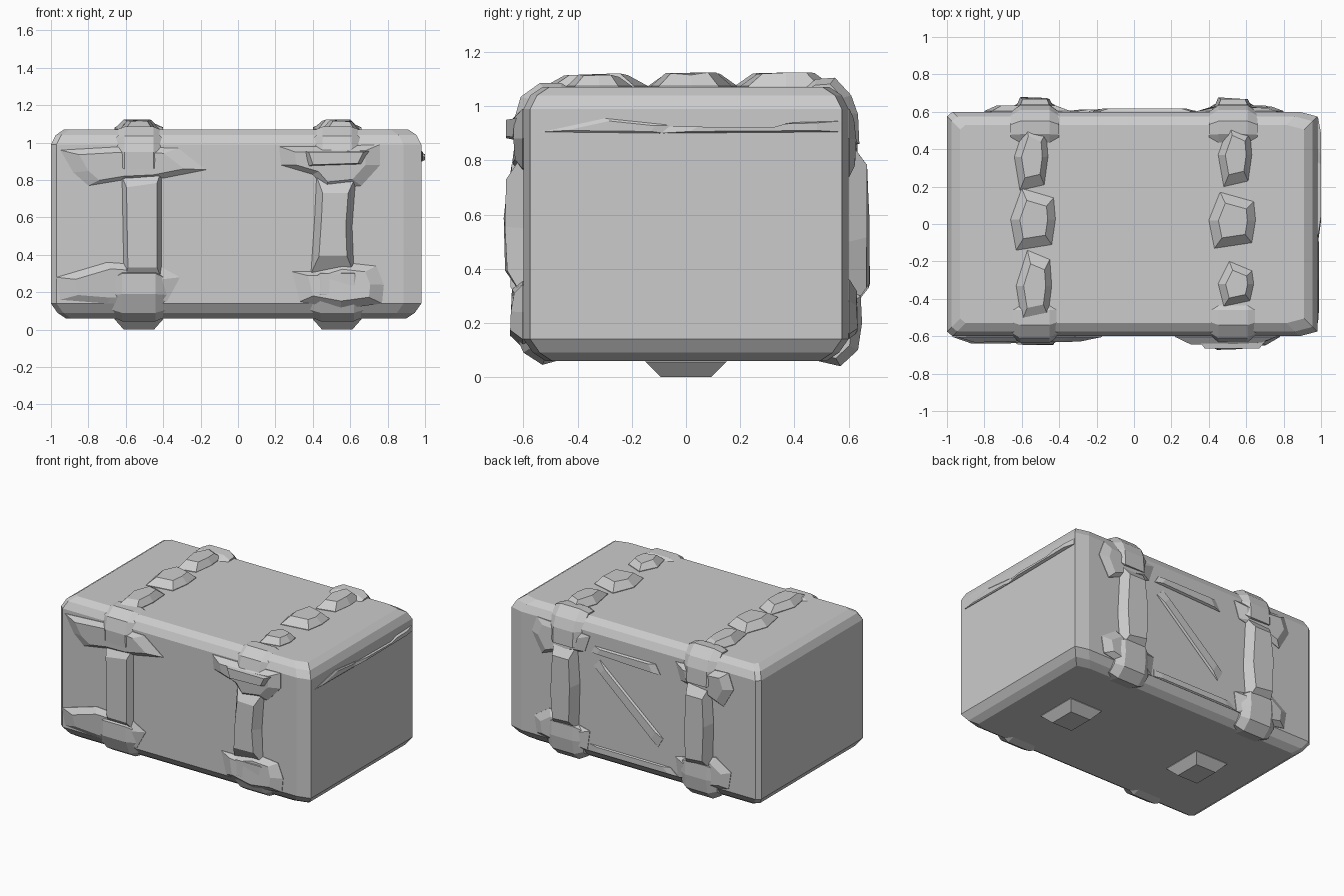
import bpy, bmesh, random
from mathutils import Vector

random.seed(4)
grey = bpy.data.materials.new("plain grey")
grey.diffuse_color = (0.6, 0.6, 0.6, 1)


def finish(name, bm):
    bmesh.ops.recalc_face_normals(bm, faces=bm.faces)
    me = bpy.data.meshes.new(name)
    bm.to_mesh(me)
    bm.free()
    me.materials.append(grey)
    ob = bpy.data.objects.new(name, me)
    bpy.context.collection.objects.link(ob)
    return ob


def loft(name, rings):
    """Closed solid through rings of points with flat end caps."""
    bm = bmesh.new()
    vs = [[bm.verts.new(p) for p in r] for r in rings]
    n = len(rings[0])
    for a, b in zip(vs, vs[1:]):
        for i in range(n):
            j = (i + 1) % n
            bm.faces.new((a[i], a[j], b[j], b[i]))
    bm.faces.new(vs[0])
    bm.faces.new(vs[-1])
    return finish(name, bm)


# how a flat outline (u, v) and a height map onto each side of the crate
SIDES = {
    "front": lambda u, v, d: (u, -0.60 - d, v),
    "back": lambda u, v, d: (u, 0.60 + d, v),
    "top": lambda u, v, d: (u, v, 1.07 + d),
    "bottom": lambda u, v, d: (u, v, 0.06 - d),
    "right": lambda u, v, d: (0.98 + d, u, v),
}


def chip(name, side, pts, depth, keep=0.7, rough=0.0):
    """Chiselled lump: outline at the wall, shrunken outline at its crown."""
    to = SIDES[side]
    c = sum((Vector(p) for p in pts), Vector((0, 0))) / len(pts)
    base = [to(p[0], p[1], -0.03) for p in pts]
    rim = [to(p[0], p[1], 0.004) for p in pts]
    crown = []
    for p in pts:
        q = c + (Vector(p) - c) * keep
        crown.append(to(q.x, q.y, depth - rough * random.random()))
    return loft(name, [base, rim, crown])


# body: bevelled block, broad chamfer on the right-hand uprights
def ring(z, i):
    a, b, r, y = -1 + i, -0.97 + i, 0.98 - i, 0.6 - i
    s = max(0.885, 0) - i
    return [(b, -y, z), (s, -y, z), (r, -y + 0.025, z), (r, y - 0.025, z),
            (s, y, z), (b, y, z), (a, y - 0.025, z), (a, -y + 0.025, z)]


loft("crate_body", [ring(z, i) for z, i in (
    (0.06, 0.08), (0.09, 0.035), (0.14, 0.0), (0.99, 0.0), (1.04, 0.025), (1.07, 0.07))])


# strap pieces wrapping the long edges, made as tapered profiles along x
def wrap(name, x, outer, half):
    cy = sum(p[0] for p in outer) / len(outer)
    cz = sum(p[1] for p in outer) / len(outer)
    rings = []
    for dx, s in ((-half, 0.0), (-half * 0.6, 1.0), (half * 0.6, 1.0), (half, 0.0)):
        k = 1 if s else 0.78
        rings.append([(x + dx, cy * (1 - k * 1.0) + p[0] * k - (0 if s else 0.02 * (1 if cy > 0 else -1)),
                       cz * (1 - k) + p[1] * k) for p in outer])
    return loft(name, rings)


for side, x in (("left", -0.53), ("right", 0.53)):
    wrap(f"{side}_front_top_corner", x,
         [(-0.42, 1.06), (-0.46, 1.085), (-0.54, 1.085), (-0.61, 1.035), (-0.635, 0.95), (-0.63, 0.86), (-0.56, 0.86)], 0.13)
    wrap(f"{side}_back_top_corner", x,
         [(0.42, 1.06), (0.48, 1.10), (0.55, 1.105), (0.61, 1.04), (0.635, 0.97), (0.64, 0.86), (0.56, 0.86)], 0.13)
    wrap(f"{side}_front_bottom_corner", x,
         [(-0.44, 0.07), (-0.53, 0.045), (-0.60, 0.09), (-0.645, 0.19), (-0.645, 0.3), (-0.56, 0.33)], 0.15)
    wrap(f"{side}_back_bottom_corner", x,
         [(0.44, 0.07), (0.57, 0.04), (0.635, 0.10), (0.65, 0.2), (0.645, 0.3), (0.56, 0.33)], 0.14)
    # foot under the crate
    chip(f"{side}_foot", "bottom",
         [(x - 0.13, -0.15), (x + 0.13, -0.15), (x + 0.13, 0.15), (x - 0.13, 0.15)], 0.06, 0.62)
    # upright strap on the back
    chip(f"{side}_back_strap", "back",
         [(x - 0.10, 0.26), (x + 0.09, 0.24), (x + 0.11, 0.5), (x + 0.09, 0.87), (x - 0.09, 0.87), (x - 0.11, 0.6)],
         0.08, 0.72, 0.015)

# lumps of strap along the lid
for name, x0, x1, y0, y1, d in (
        ("left_lid_back", -0.64, -0.46, 0.18, 0.54, 0.055),
        ("left_lid_middle", -0.66, -0.42, -0.14, 0.19, 0.055),
        ("left_lid_front", -0.63, -0.44, -0.52, -0.14, 0.055),
        ("right_lid_back", 0.45, 0.63, 0.20, 0.54, 0.06),
        ("right_lid_middle", 0.40, 0.65, -0.13, 0.17, 0.055),
        ("right_lid_front", 0.45, 0.64, -0.44, -0.20, 0.05)):
    m = (y0 + y1) / 2
    chip(name, "top", [(x0 + 0.03, y0), (x1 - 0.02, y0 + 0.03), (x1, m), (x1 - 0.01, y1 - 0.05),
                       (x0 + 0.06, y1), (x0, m)], d, 0.62, 0.012)

# upright straps on the front
chip("left_front_strap", "front", [(-0.61, 0.27), (-0.41, 0.27), (-0.41, 0.85), (-0.62, 0.82)], 0.05, 0.78, 0.01)
chip("right_front_strap", "front", [(0.39, 0.3), (0.62, 0.3), (0.61, 0.55), (0.63, 0.82), (0.42, 0.82), (0.41, 0.6)],
     0.075, 0.65, 0.02)

# jagged clamps on the front
chip("left_upper_clamp", "front",
     [(-0.95, 0.96), (-0.88, 0.84), (-0.80, 0.77), (-0.62, 0.80), (-0.40, 0.81), (-0.17, 0.855), (-0.32, 0.97), (-0.6, 0.98)],
     0.035, 0.72, 0.02)
chip("left_lower_clamp", "front",
     [(-0.97, 0.28), (-0.95, 0.16), (-0.70, 0.14), (-0.38, 0.15), (-0.31, 0.28), (-0.42, 0.34), (-0.70, 0.36)],
     0.04, 0.7, 0.02)
chip("right_upper_clamp", "front",
     [(0.22, 0.98), (0.23, 0.88), (0.40, 0.83), (0.47, 0.75), (0.66, 0.77), (0.76, 0.88), (0.76, 0.99), (0.5, 0.98)],
     0.05, 0.7, 0.02)
chip("right_upper_band", "front", [(0.33, 0.96), (0.36, 0.87), (0.68, 0.88), (0.72, 0.96)], 0.065, 0.75)
chip("right_lower_clamp", "front",
     [(0.29, 0.31), (0.33, 0.15), (0.55, 0.11), (0.77, 0.14), (0.78, 0.24), (0.74, 0.34), (0.56, 0.36), (0.40, 0.31)],
     0.05, 0.68, 0.02)

# jagged clamps on the back
for side, s in (("left", -1), ("right", 1)):
    chip(f"{side}_back_upper_clamp", "back",
         [(s * u, v) for u, v in ((0.34, 0.96), (0.38, 0.84), (0.56, 0.80), (0.72, 0.74), (0.80, 0.88), (0.76, 0.99))],
         0.035, 0.68, 0.015)
    chip(f"{side}_back_lower_clamp", "back",
         [(s * u, v) for u, v in ((0.34, 0.28), (0.36, 0.14), (0.56, 0.12), (0.76, 0.16), (0.78, 0.28), (0.66, 0.36))],
         0.035, 0.68, 0.015)

# slanting brace and short rails on the back
chip("back_brace", "back", [(0.31, 0.76), (0.26, 0.81), (-0.24, 0.38), (-0.20, 0.31)], 0.015, 0.8)
chip("back_upper_rail", "back", [(0.33, 0.85), (0.30, 0.90), (-0.18, 0.90), (-0.22, 0.83)], 0.018, 0.8)
chip("back_lower_rail", "back", [(0.34, 0.14), (0.34, 0.19), (-0.3, 0.19), (-0.36, 0.14)], 0.012, 0.8)

# splintered ridge on the right end
chip("right_end_ridge_front", "right", [(-0.53, 0.905), (-0.08, 0.90), (-0.06, 0.93), (-0.3, 0.955)], 0.01, 0.7)
chip("right_end_ridge_back", "right", [(-0.10, 0.90), (0.57, 0.905), (0.57, 0.945), (0.4, 0.94), (0.33, 0.92), (-0.06, 0.925)], 0.02, 0.7)
